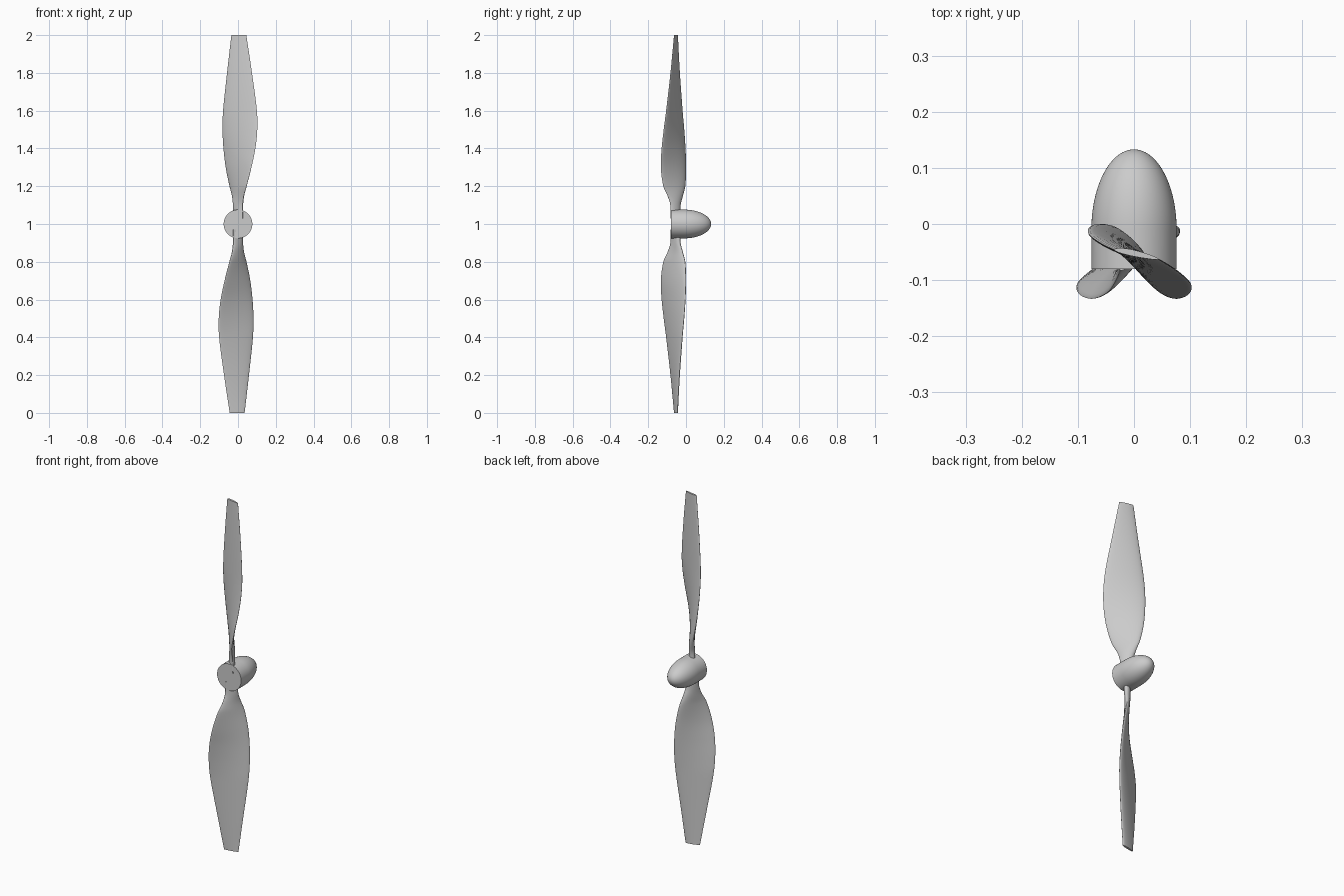
import bpy, bmesh, math
from mathutils import Vector, Matrix

old = bpy.data.objects.get("Cube")
if old:
    bpy.data.objects.remove(old, do_unlink=True)

grey = bpy.data.materials.new("light_grey")
grey.use_nodes = True
grey.diffuse_color = (0.6, 0.6, 0.6, 1)
grey.node_tree.nodes["Principled BSDF"].inputs["Base Color"].default_value = (0.6, 0.6, 0.6, 1)


def finish(bm, name):
    """Turn a bmesh into a smooth shaded object."""
    bmesh.ops.recalc_face_normals(bm, faces=bm.faces)
    mesh = bpy.data.meshes.new(name)
    bm.to_mesh(mesh)
    bm.free()
    mesh.materials.append(grey)
    obj = bpy.data.objects.new(name, mesh)
    bpy.context.collection.objects.link(obj)
    bpy.ops.object.select_all(action="DESELECT")
    obj.select_set(True)
    bpy.context.view_layer.objects.active = obj
    bpy.ops.object.shade_smooth_by_angle(angle=math.radians(40))
    return obj


def loft(bm, rings):
    """Skin a list of point loops and cap both ends."""
    loops = [[bm.verts.new(p) for p in ring] for ring in rings]
    n = len(loops[0])
    for a, b in zip(loops, loops[1:]):
        for i in range(n):
            j = (i + 1) % n
            bm.faces.new((a[i], a[j], b[j], b[i]))
    bm.faces.new(loops[0])
    bm.faces.new(loops[-1])


# Spinner: flat back plate, short cylinder, elliptical nose
RADIUS, SHOULDER, NOSE = 0.076, -0.01, 0.143
profile = [(RADIUS, -0.08)]
for i in range(25):
    a = math.radians(89) * i / 24
    profile.append((RADIUS * math.cos(a), SHOULDER + NOSE * math.sin(a)))
bm = bmesh.new()
loft(bm, [[(r * math.cos(t * math.tau / 64), y, 1 + r * math.sin(t * math.tau / 64))
           for t in range(64)] for r, y in profile])
finish(bm, "spinner")

# Blade stations: height from hub axis, left x, left y, right x, right y, thickness
STATIONS = [
    (0.03, -0.025, -0.033, 0.025, -0.082, 0.030),
    (0.10, -0.025, -0.033, 0.025, -0.082, 0.030),
    (0.15, -0.031, -0.018, 0.031, -0.098, 0.028),
    (0.20, -0.044, -0.005, 0.045, -0.120, 0.026),
    (0.30, -0.065, -0.001, 0.071, -0.133, 0.024),
    (0.40, -0.077, -0.004, 0.092, -0.129, 0.022),
    (0.50, -0.082, -0.011, 0.102, -0.118, 0.021),
    (0.60, -0.079, -0.020, 0.100, -0.105, 0.020),
    (0.80, -0.058, -0.035, 0.074, -0.082, 0.016),
    (1.00, -0.035, -0.046, 0.044, -0.063, 0.011),
]


def smooth_stations(rows, steps):
    """Cubic interpolation through the stations, using finite slopes."""
    def slope(i, k):
        lo, hi = rows[max(i - 1, 0)], rows[min(i + 1, len(rows) - 1)]
        return (hi[k] - lo[k]) / (hi[0] - lo[0])
    out = []
    for i in range(len(rows) - 1):
        a, b = rows[i], rows[i + 1]
        h = b[0] - a[0]
        for s in range(steps):
            t = s / steps
            row = [a[0] + h * t]
            for k in range(1, len(a)):
                row.append((2*t**3 - 3*t**2 + 1) * a[k] + (t**3 - 2*t**2 + t) * h * slope(i, k)
                           + (3*t**2 - 2*t**3) * b[k] + (t**3 - t**2) * h * slope(i + 1, k))
            out.append(row)
    return out + [list(rows[-1])]


def section(z, lx, ly, rx, ry, thick):
    """Airfoil loop, fuller near the leading edge and on the nose side."""
    left, right = Vector((lx, ly, z)), Vector((rx, ry, z))
    mid, half = (left + right) / 2, (right - left) / 2
    normal = Vector((-half.y, half.x, 0)).normalized()
    ring = []
    for i in range(32):
        a = math.tau * i / 32
        u, v = math.cos(a), math.sin(a)
        side = 1.25 if v > 0 else 0.75
        ring.append(mid + half * u + normal * (v * side * (1 - 0.25 * u) * thick / 2))
    return ring


# Two identical twisted blades, half a turn apart about the hub axis
for name, angle in (("upper_blade", 0), ("lower_blade", math.pi)):
    place = Matrix.Translation((0, 0, 1)) @ Matrix.Rotation(angle, 4, "Y")
    bm = bmesh.new()
    loft(bm, [[place @ p for p in section(*row)] for row in smooth_stations(STATIONS, 5)])
    finish(bm, name)
